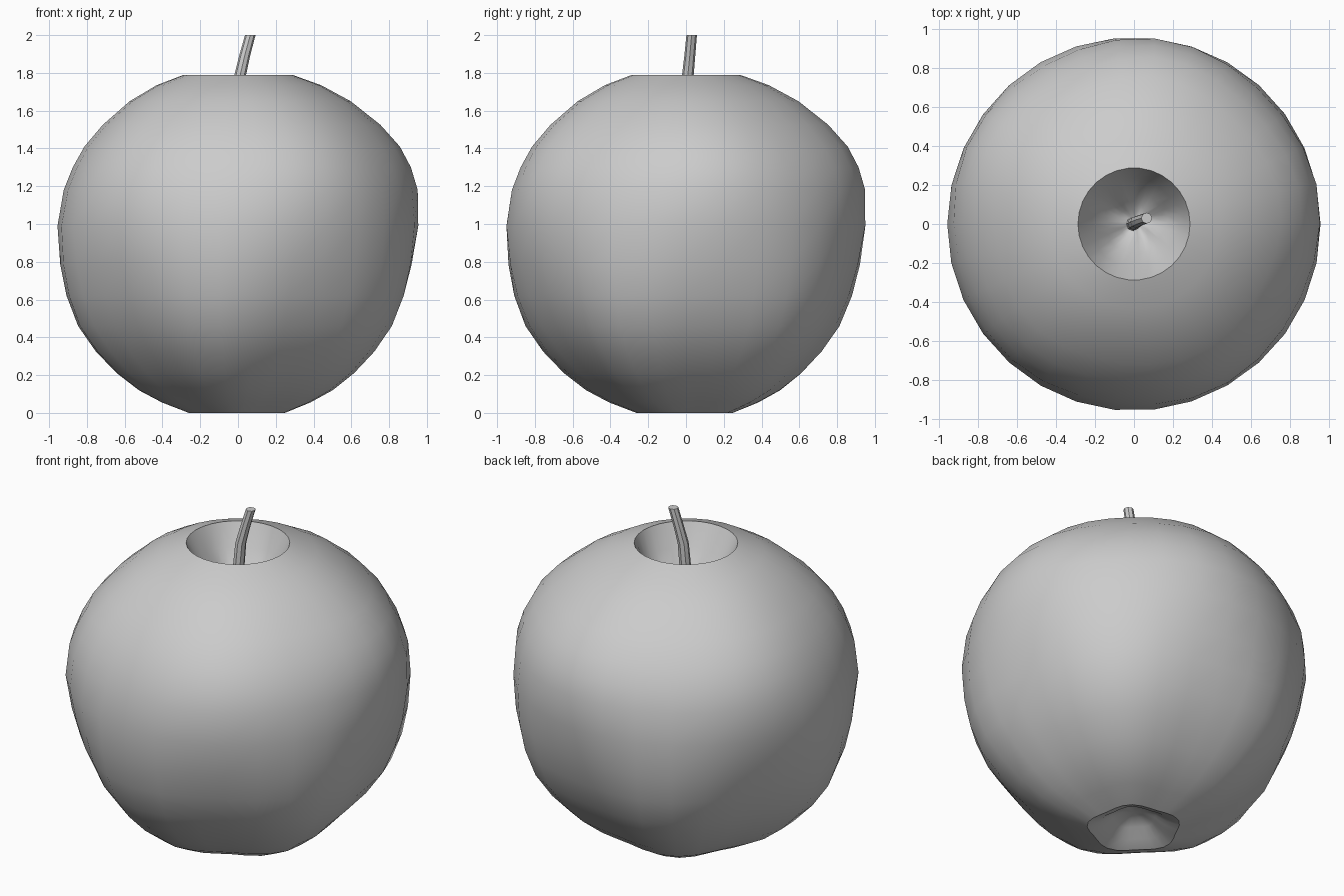
import bpy, bmesh
from math import sin, cos, pi, radians
from mathutils import Vector

if "Cube" in bpy.data.objects:
    bpy.data.objects.remove(bpy.data.objects["Cube"])


def finish(name, bm, sharp_deg):
    bmesh.ops.recalc_face_normals(bm, faces=bm.faces)
    mesh = bpy.data.meshes.new(name)
    bm.to_mesh(mesh)
    bm.free()
    ob = bpy.data.objects.new(name, mesh)
    bpy.context.collection.objects.link(ob)
    bpy.ops.object.select_all(action='DESELECT')
    ob.select_set(True)
    bpy.context.view_layer.objects.active = ob
    bpy.ops.object.shade_smooth_by_angle(angle=radians(sharp_deg))
    return ob


def skin(bm, rings):
    for a, b in zip(rings, rings[1:]):
        for i in range(len(a)):
            j = (i + 1) % len(a)
            bm.faces.new((a[i], a[j], b[j], b[i]))


# Apple half-profile (radius, height): base dimple, body, sharp rim, stem cavity
PROFILE = [(0.06, 0.10), (0.12, 0.075), (0.18, 0.03), (0.25, 0.0),
           (0.385, 0.055), (0.505, 0.12), (0.62, 0.21), (0.73, 0.325),
           (0.825, 0.46), (0.89, 0.62), (0.93, 0.785), (0.955, 0.99),
           (0.937, 1.18), (0.895, 1.30), (0.835, 1.41), (0.735, 1.525),
           (0.585, 1.65), (0.435, 1.735), (0.287, 1.79),
           (0.225, 1.66), (0.155, 1.55), (0.08, 1.475), (0.03, 1.45)]
SEGMENTS = 30


def body_point(r, z, angle):
    # five soft lobes near the base, fading out and reversing near the top
    lobe = cos(5 * angle - radians(225))
    if z < 1:
        amount = 0.032 * sin(pi * min(1, (1 - z) * 0.75)) * min(1, r / 0.4)
        lean = 0.0
    else:
        amount = -0.014 * sin(pi * (z - 1) / 0.79)
        lean = 0.012 * sin(pi * (z - 1) / 0.79)
    rr = r + amount * lobe
    return (rr * cos(angle) + lean, rr * sin(angle) + lean, z)


bm = bmesh.new()
rings = [[bm.verts.new(body_point(r, z, 2 * pi * i / SEGMENTS))
          for i in range(SEGMENTS)] for r, z in PROFILE]
skin(bm, rings)
for ring, z in ((rings[0], 0.105), (rings[-1], 1.445)):
    tip = bm.verts.new((0, 0, z))
    for i in range(SEGMENTS):
        bm.faces.new((ring[i], ring[(i + 1) % SEGMENTS], tip))
finish("apple_body", bm, 40)

# Bent, slightly tapered stem
PATH = [(-0.005, 0.0, 1.43, 0.036), (0.0, 0.003, 1.62, 0.033),
        (0.012, 0.01, 1.79, 0.031), (0.035, 0.02, 1.89, 0.029),
        (0.065, 0.03, 2.0, 0.028)]
bm = bmesh.new()
rings = [[bm.verts.new(Vector((x, y, z)) + Vector((r * cos(pi * i / 4), r * sin(pi * i / 4), 0)))
          for i in range(8)] for x, y, z, r in PATH]
skin(bm, rings)
bm.faces.new(rings[0])
bm.faces.new(rings[-1])
finish("stem", bm, 30)
